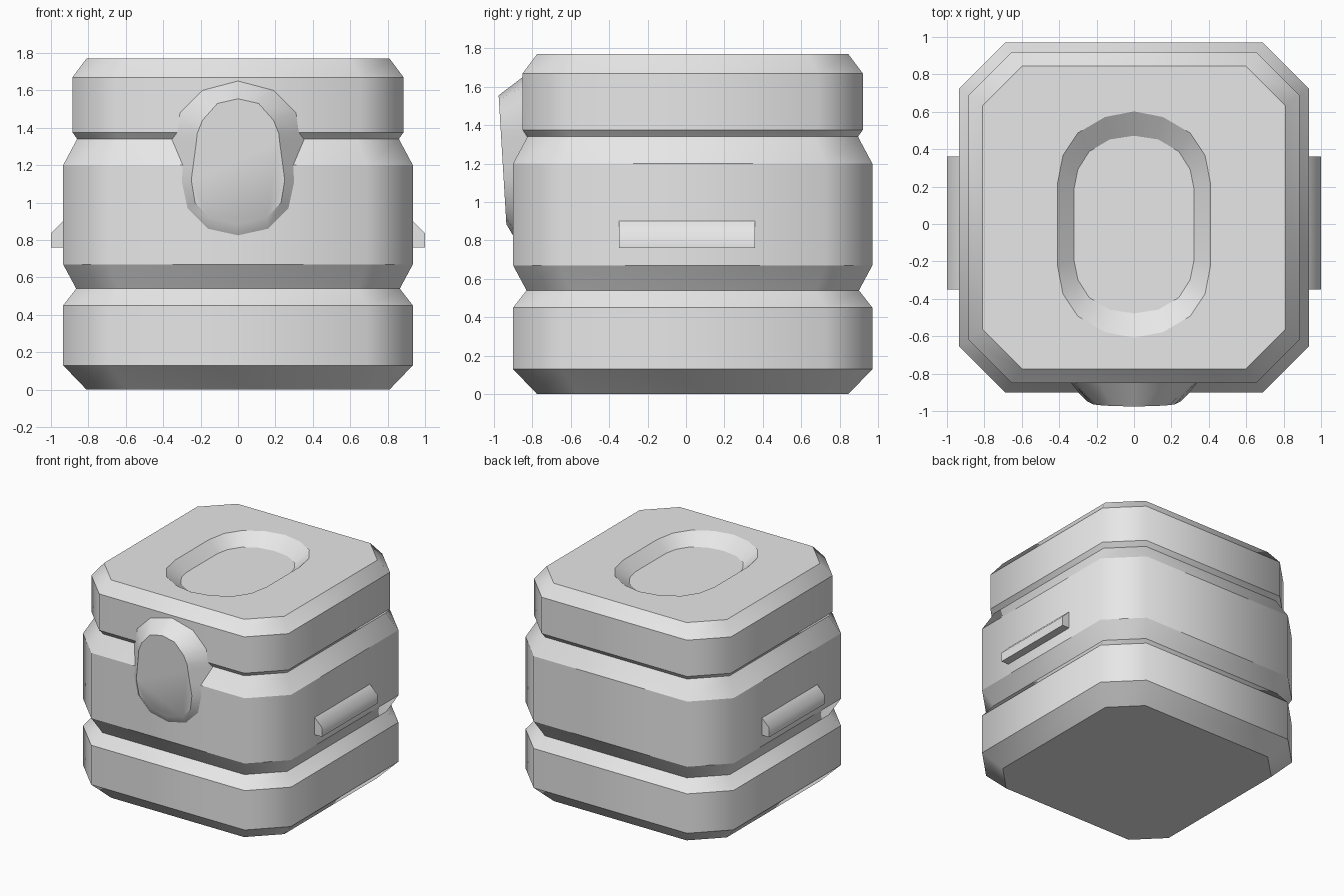
import bpy, bmesh, math

if "Cube" in bpy.data.objects:
    bpy.data.objects.remove(bpy.data.objects["Cube"])

grey = bpy.data.materials.new("plain grey")
grey.diffuse_color = (0.8, 0.8, 0.8, 1)
grey.use_nodes = True
grey.node_tree.nodes["Principled BSDF"].inputs["Base Color"].default_value = grey.diffuse_color
CY = 0.035  # body centre in y


def finish(name, bm, keep_smooth=None, angle=25):
    """Smooth shading with sharp edges above an angle, unless keep_smooth(edge)."""
    bmesh.ops.recalc_face_normals(bm, faces=bm.faces)
    for f in bm.faces:
        f.smooth = True
    for e in bm.edges:
        sharp = e.calc_face_angle(0) > math.radians(angle)
        e.smooth = not sharp or bool(keep_smooth and keep_smooth(e))
    me = bpy.data.meshes.new(name)
    bm.to_mesh(me)
    bm.free()
    me.materials.append(grey)
    ob = bpy.data.objects.new(name, me)
    bpy.context.collection.objects.link(ob)
    return ob


def add_ring(bm, pts):
    return [bm.verts.new(p) for p in pts]


def skin(bm, a, b):
    n = len(a)
    for i in range(n):
        j = (i + 1) % n
        bm.faces.new((a[i], a[j], b[j], b[i]))


def octagon(h, z):
    k = h * 0.738  # where the corner cut starts
    return [(x, y + CY, z) for x, y in
            ((h, -k), (h, k), (k, h), (-k, h), (-h, k), (-h, -k), (-k, -h), (k, -h))]


def mirrored(half):
    """Close a half outline (first and last points on the axis) across x = 0."""
    return half + [(-p[0], *p[1:]) for p in half[-2:0:-1]]


# Body: stacked octagonal bands with two grooves
bm = bmesh.new()
profile = [(0.81, 0), (0.935, 0.13), (0.935, 0.45), (0.865, 0.54), (0.935, 0.67),
           (0.935, 1.20), (0.86, 1.34), (0.885, 1.375), (0.885, 1.67), (0.81, 1.77)]
rings = [add_ring(bm, octagon(h, z)) for h, z in profile]
bm.faces.new(rings[0][::-1])
for a, b in zip(rings, rings[1:]):
    skin(bm, a, b)

# Oval recess in the lid
rim_q = [(0, 0.605), (0.155, 0.575), (0.30, 0.49), (0.38, 0.37), (0.41, 0.215)]
floor_q = [(0, 0.475), (0.13, 0.455), (0.24, 0.39), (0.30, 0.295), (0.32, 0.195)]


def oval(q, z):
    half = q + [(x, -y) for x, y in q[::-1]]
    return mirrored([(x, y - 0.003, z) for x, y in half])


rim = add_ring(bm, oval(rim_q, 1.77))
floor = add_ring(bm, oval(floor_q, 1.688))
skin(bm, rim, floor)
bm.faces.new(floor)
border = []
for loop in (rings[-1], rim):
    for i, v in enumerate(loop):
        border.append(bm.edges.get((v, loop[(i + 1) % len(loop)])))
bmesh.ops.triangle_fill(bm, use_beauty=True, use_dissolve=False, edges=border, normal=(0, 0, 1))
finish("body", bm, lambda e: abs(e.verts[0].co.z - e.verts[1].co.z) > 0.01)

# Front badge: tilted flat face with flared sides sinking into the body
face = [(0, 1.555), (0.11, 1.53), (0.19, 1.44), (0.218, 1.37), (0.222, 1.33),
        (0.238, 1.21), (0.25, 1.12), (0.23, 1.0), (0.155, 0.92), (0, 0.885)]
flare = [(0, 1.65, -0.85), (0.19, 1.60, -0.85), (0.31, 1.48, -0.85), (0.325, 1.375, -0.85),
         (0.355, 1.335, -0.825), (0.295, 1.20, -0.90), (0.30, 1.11, -0.90),
         (0.27, 0.97, -0.90), (0.16, 0.86, -0.90), (0, 0.825, -0.90)]
bm = bmesh.new()
front = add_ring(bm, mirrored([(x, -0.935 - 0.06 * (z - 0.885), z) for x, z in face]))
mid = add_ring(bm, mirrored([(x, y, z) for x, z, y in flare]))
back = add_ring(bm, mirrored([(x * 0.9, -0.75, z) for x, z, y in flare]))
skin(bm, front, mid)
skin(bm, mid, back)
bm.faces.new(front)
bm.faces.new(back[::-1])
finish("front_badge", bm, angle=30)

# Side grips: wedge bars on both sides
grip = [(0.88, 0.90), (0.935, 0.90), (1.0, 0.835), (1.0, 0.76), (0.88, 0.76)]
for name, s in (("right_grip", 1), ("left_grip", -1)):
    bm = bmesh.new()
    a = add_ring(bm, [(s * x, -0.35, z) for x, z in grip])
    b = add_ring(bm, [(s * x, 0.36, z) for x, z in grip])
    skin(bm, a, b)
    bm.faces.new(a)
    bm.faces.new(b[::-1])
    finish(name, bm, lambda e: all(abs(v.co.x) > 0.99 and v.co.z > 0.8 for v in e.verts)
           and abs(e.verts[0].co.y - e.verts[1].co.y) > 0.1)
